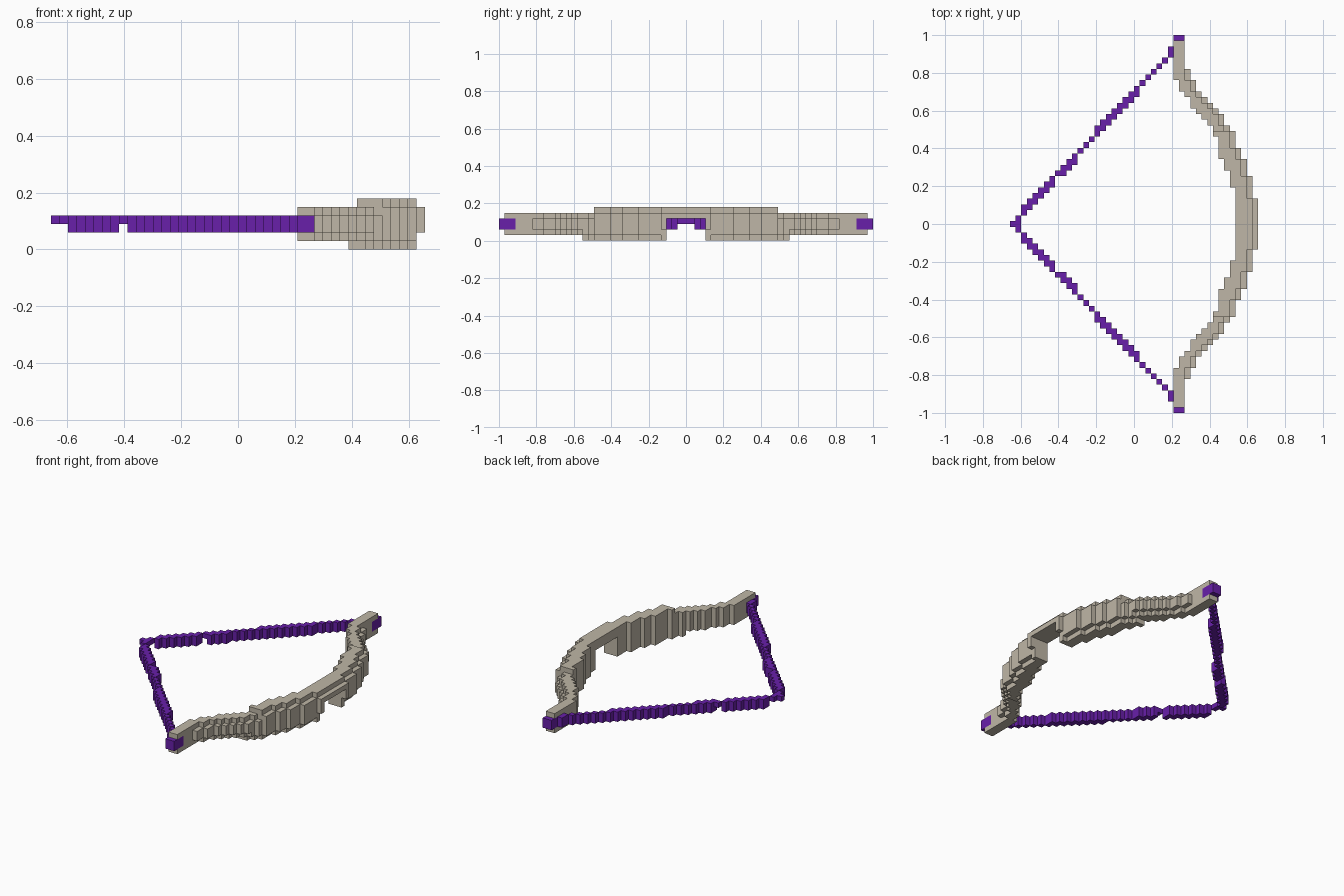
import bpy
import bmesh
from mathutils import Vector

cube = bpy.data.objects.get("Cube")
if cube:
    bpy.data.objects.remove(cube)

U = 2 / 67                      # edge of one block
ORIGIN = Vector((-22, -33.5, 0))
HALF = 33                       # blocks from the middle to a tip


def material(name, rgb):
    m = bpy.data.materials.new(name)
    m.use_nodes = True
    m.diffuse_color = (*rgb, 1)
    m.node_tree.nodes["Principled BSDF"].inputs["Base Color"].default_value = (*rgb, 1)
    return m


def build_blocks(name, cells, mat, solid):
    """Outer skin of a set of grid cells; faces touching solid are left out."""
    bm = bmesh.new()
    verts = {}
    for cell in sorted(cells):
        for axis in range(3):
            for side in (0, 1):
                near = list(cell)
                near[axis] += 2 * side - 1
                if tuple(near) in solid:
                    continue
                ring = []
                for a, b in ((0, 0), (1, 0), (1, 1), (0, 1)):
                    p = list(cell)
                    p[axis] += side
                    p[(axis + 1) % 3] += a
                    p[(axis + 2) % 3] += b
                    key = tuple(p)
                    if key not in verts:
                        verts[key] = bm.verts.new((Vector(key) + ORIGIN) * U)
                    ring.append(verts[key])
                bm.faces.new(ring if side else ring[::-1])
    mesh = bpy.data.meshes.new(name)
    bm.to_mesh(mesh)
    bm.free()
    mesh.materials.append(mat)
    obj = bpy.data.objects.new(name, mesh)
    bpy.context.collection.objects.link(obj)


def mirrored(cells):
    return {(i, HALF + s * d, k) for i, d, k in cells for s in (-1, 1)}


# Curved limb: the belly and back lines step inward away from the grip
BACK_LAST = [4, 8, 11, 13, 16, 17, 19, 20, 21, 22, 23, 25, 27, 32]
BELLY_LAST = [6, 9, 11, 15, 17, 18, 19, 20, 22, 23, 25, 32]


def step(limits, start, d):
    return start - sum(d > limit for limit in limits)


limb = set()
for d in range(HALF):
    outer, inner = step(BACK_LAST, 43, d), step(BELLY_LAST, 40, d)
    low = 4 if d <= 3 else 0 if d <= 18 else 1
    high = 5 if d <= 16 else 4
    for i in range(inner, outer + 1):
        lo, hi = low, high
        if i == outer and d < 28:       # softened back edge
            hi = min(high - 1, 4)
            lo = max(low, 2) if d <= 4 else low + 1
        limb |= {(i, d, k) for k in range(lo, hi + 1)}

# String knots: caps on both ends, sunk through the limb tips
knots = {(i, d, k) for i in (29, 30) for d in (31, 32, 33) for k in (2, 3)}
limb -= knots

# Drawn string: a stepped diagonal, thinner where the steps line up
string = {(0, 0, 3), (1, 0, 3), (1, 1, 3)}
for i in range(2, 29):
    c = 1 + (i - 1) * 1.09
    single = i in (8, 12, 13, 14) or 23 <= i <= 27
    for d in ([round(c)] if single else [int(c), int(c) + 1]):
        string |= {(i, d, k) for k in ((3,) if i == 8 else (2, 3))}

limb, knots, string = mirrored(limb), mirrored(knots), mirrored(string)
solid = limb | knots | string

bone = material("pale bone", (0.52, 0.47, 0.385))
purple = material("deep purple", (0.14, 0.014, 0.40))
build_blocks("bow_limb", limb, bone, solid)
build_blocks("string_knots", knots, purple, solid)
build_blocks("bow_string", string, purple, solid)
